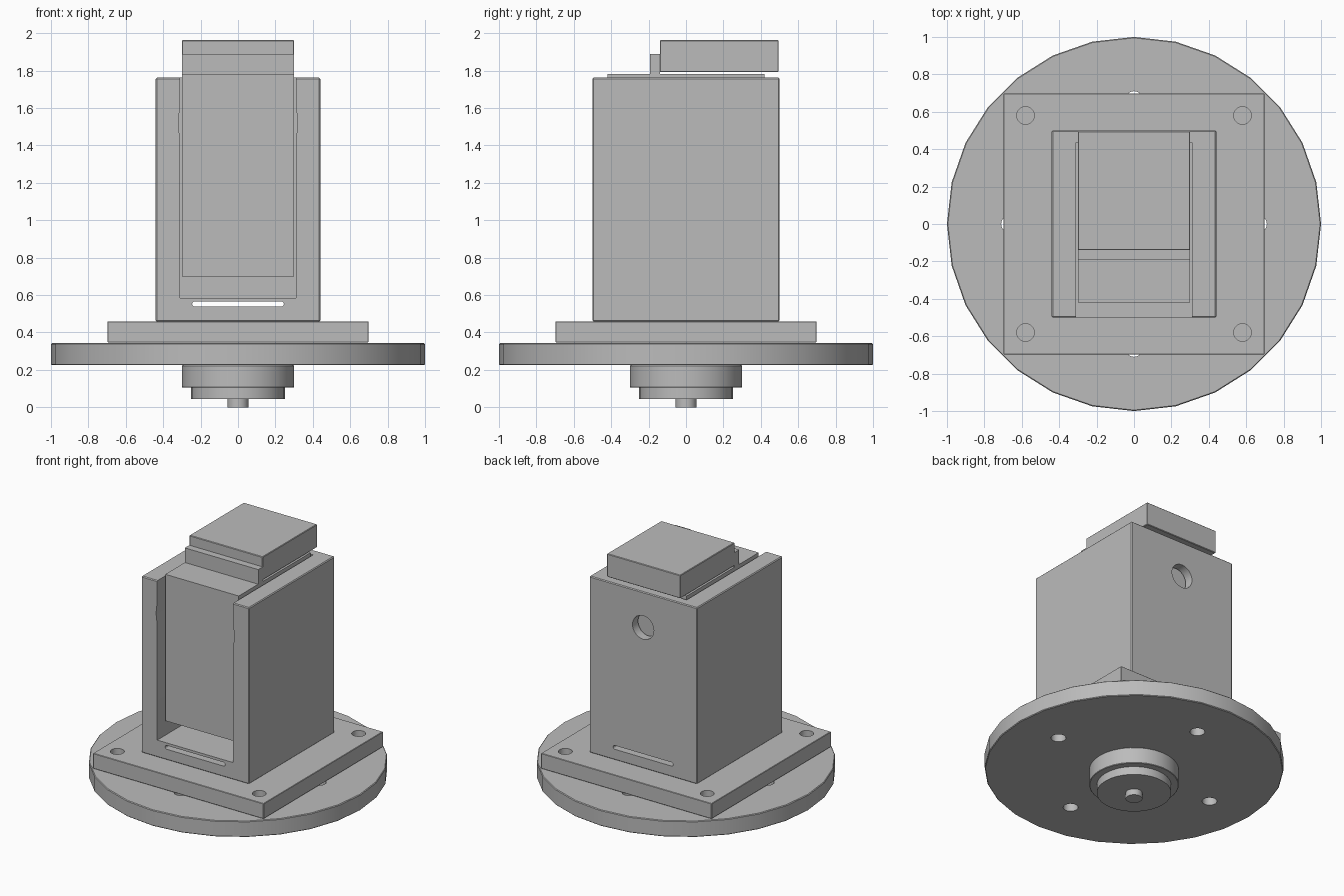
import bpy, bmesh, math
from mathutils import Matrix, Vector

if "Cube" in bpy.data.objects:
    bpy.data.objects.remove(bpy.data.objects["Cube"])

grey = bpy.data.materials.new("machined grey")
grey.use_nodes = True
colour = (0.5, 0.5, 0.5, 1)
grey.diffuse_color = colour
grey.node_tree.nodes["Principled BSDF"].inputs["Base Color"].default_value = colour


def make(name, bm):
    mesh = bpy.data.meshes.new(name)
    bm.to_mesh(mesh)
    bm.free()
    mesh.materials.append(grey)
    obj = bpy.data.objects.new(name, mesh)
    bpy.context.collection.objects.link(obj)
    return obj


def bevel_edges(bm, width, segments=1, along_y=False):
    edges = [e for e in bm.edges if e.calc_face_angle(0) > 0.5]
    if along_y:
        edges = [e for e in edges
                 if abs((e.verts[0].co - e.verts[1].co).normalized().y) > 0.9]
    bmesh.ops.bevel(bm, geom=edges, offset=width, segments=segments,
                    profile=0.5, affect='EDGES')


def box(name, x, y, z, bevel=0, segments=1, along_y=False):
    lo, hi = Vector((x[0], y[0], z[0])), Vector((x[1], y[1], z[1]))
    bm = bmesh.new()
    bmesh.ops.create_cube(bm, size=1, matrix=Matrix.Translation((lo + hi) / 2)
                          @ Matrix.Diagonal((*(hi - lo), 1)))
    if bevel:
        bevel_edges(bm, bevel, segments, along_y)
    return make(name, bm)


def cylinder(name, radius, start, end, sides=32, bevel=0):
    start, end = Vector(start), Vector(end)
    axis = end - start
    turn = axis.to_track_quat('Z', 'Y').to_matrix().to_4x4()
    bm = bmesh.new()
    bmesh.ops.create_cone(bm, cap_ends=True, segments=sides, radius1=radius,
                          radius2=radius, depth=axis.length,
                          matrix=Matrix.Translation((start + end) / 2) @ turn)
    if bevel:
        bevel_edges(bm, bevel)
    return make(name, bm)


def cut(target, cutter):
    mod = target.modifiers.new("cut", 'BOOLEAN')
    mod.operation = 'DIFFERENCE'
    mod.solver = 'EXACT'
    mod.object = cutter
    select(target)
    bpy.ops.object.modifier_apply(modifier=mod.name)
    bpy.data.objects.remove(cutter)


def select(obj):
    bpy.ops.object.select_all(action='DESELECT')
    obj.select_set(True)
    bpy.context.view_layer.objects.active = obj


# Round base with four bolt holes on the axes
disc = cylinder("round_base", 1.0, (0, 0, 0.225), (0, 0, 0.343), 28, 0.005)
for x, y in ((0.66, 0), (-0.66, 0), (0, 0.66), (0, -0.66)):
    cut(disc, cylinder("hole", 0.05, (x, y, 0.1), (x, y, 0.5), 24))

# Stepped spigot under the base
hub = cylinder("hub", 0.3, (0, 0, 0.105), (0, 0, 0.226), 32, 0.004)
step = cylinder("hub_step", 0.25, (0, 0, 0.045), (0, 0, 0.106))
pin = cylinder("centre_pin", 0.056, (0, 0, 0), (0, 0, 0.046), 24)

# Square flange with corner holes
plate = box("square_flange", (-0.697, 0.697), (-0.697, 0.697), (0.347, 0.46), 0.003)
for x in (-0.58, 0.58):
    for y in (-0.58, 0.58):
        cut(plate, cylinder("hole", 0.047, (x, y, 0.2), (x, y, 0.6), 24))

# Housing: open front channel, finger relief, rear hole and through slot
body = box("housing", (-0.44, 0.44), (-0.5, 0.5), (0.459, 1.762), 0.006)
cut(body, box("channel", (-0.31, 0.31), (-0.6, 0.435), (0.585, 1.9)))
cut(body, cylinder("relief", 0.319, (0, -0.6, 1.52), (0, 0.43, 1.52), 48))
cut(body, cylinder("rear_hole", 0.087, (0, 0.3, 1.5), (0, 0.6, 1.5), 32))
cut(body, box("slot", (-0.245, 0.245), (-0.6, 0.6), (0.538, 0.566), 0.0135, 4, True))

# Sliding block with its neck and overhanging cap
slider = box("sliding_block", (-0.3, 0.3), (-0.42, 0.42), (0.70, 1.782))
neck = box("neck", (-0.3, 0.3), (-0.192, -0.138), (1.78, 1.89))
cap = box("cap", (-0.3, 0.3), (-0.14, 0.495), (1.792, 1.963), 0.004)

for part in (disc, hub, step, pin, plate, body, slider, neck, cap):
    select(part)
    bpy.ops.object.shade_smooth_by_angle(angle=math.radians(30))
